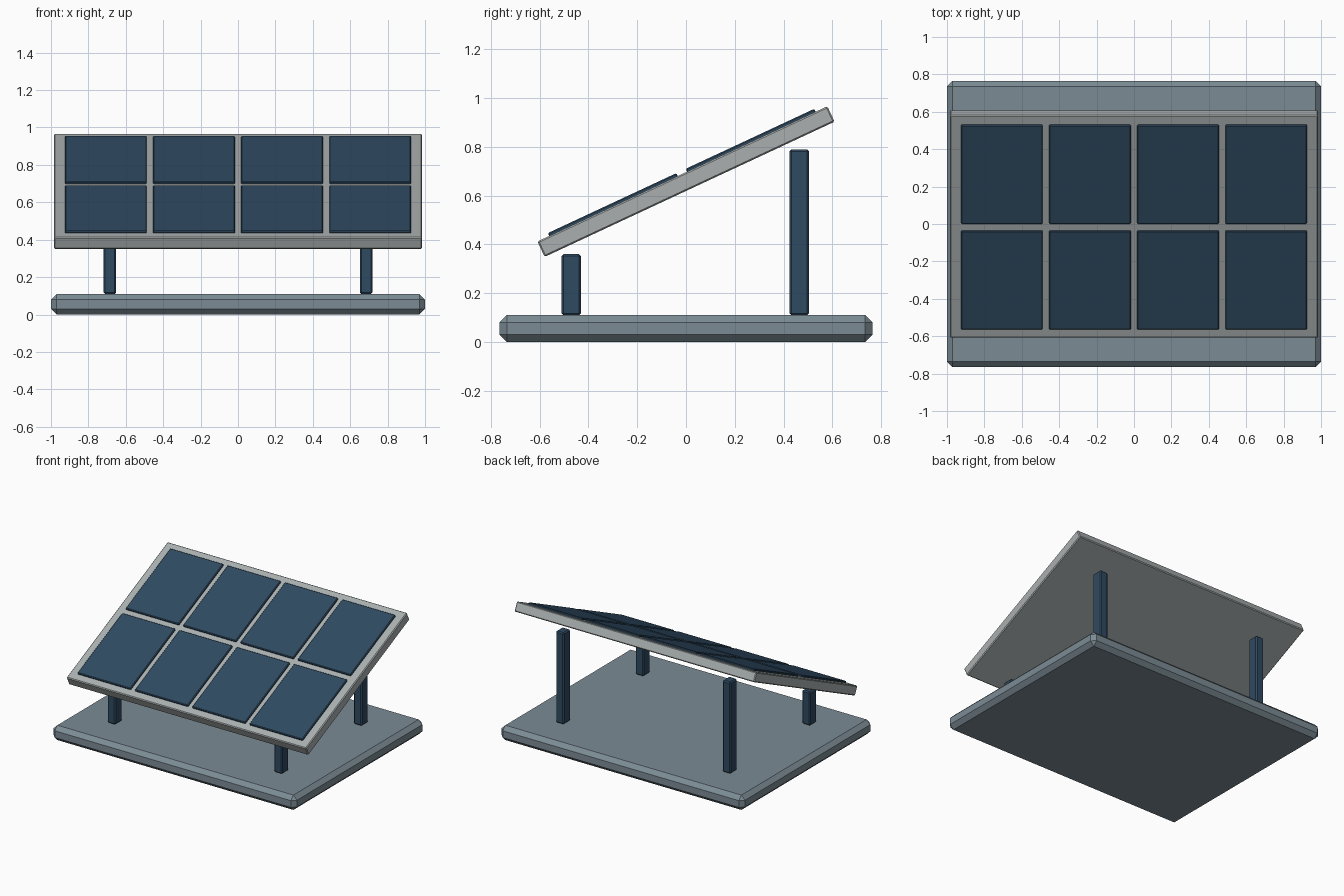
import bpy
import math
from mathutils import Matrix, Vector

if "Cube" in bpy.data.objects:
    bpy.data.objects.remove(bpy.data.objects["Cube"])


def material(name, rgb):
    mat = bpy.data.materials.new(name)
    mat.diffuse_color = (*rgb, 1)
    mat.use_nodes = True
    mat.node_tree.nodes["Principled BSDF"].inputs["Base Color"].default_value = mat.diffuse_color
    return mat


def box(name, size, centre, bevel, mat, frame=Matrix.Identity(4)):
    """Chamfered box, placed in the given local frame."""
    bpy.ops.mesh.primitive_cube_add(size=1)
    ob = bpy.context.object
    ob.name = name
    ob.data.transform(Matrix.Diagonal((*size, 1)))
    ob.matrix_world = frame @ Matrix.Translation(Vector(centre))
    mod = ob.modifiers.new("chamfer", 'BEVEL')
    mod.width = bevel
    mod.segments = 1
    ob.data.materials.append(mat)
    return ob


slate = material("slate", (0.20, 0.26, 0.30))
light_grey = material("light_grey", (0.40, 0.43, 0.43))
dark_blue = material("dark_blue", (0.028, 0.068, 0.12))

# Base slab
box("base", (2.0, 1.53, 0.11), (0, 0, 0.055), 0.03, slate)

# Short front posts and tall rear posts
for label, y, top in (("front", -0.47, 0.36), ("rear", 0.465, 0.79)):
    for side, x in (("left", -0.685), ("right", 0.685)):
        box(f"{label}_{side}_post", (0.066, 0.08, top - 0.11),
            (x, y, (top + 0.11) / 2), 0.008, dark_blue)

# Tilted panel frame
tilt = Matrix.Translation((0, 0, 0.658)) @ Matrix.Rotation(math.radians(25), 4, 'X')
box("panel_frame", (1.97, 1.312, 0.07), (0, 0, 0), 0.006, light_grey, tilt)

# Two rows of four solar cells, slightly proud of the frame
for row in range(2):
    for col in range(4):
        box(f"solar_cell_{row + 1}_{col + 1}", (0.437, 0.582, 0.02),
            ((col - 1.5) * 0.471, (row - 0.5) * 0.624, 0.038), 0.005, dark_blue, tilt)
